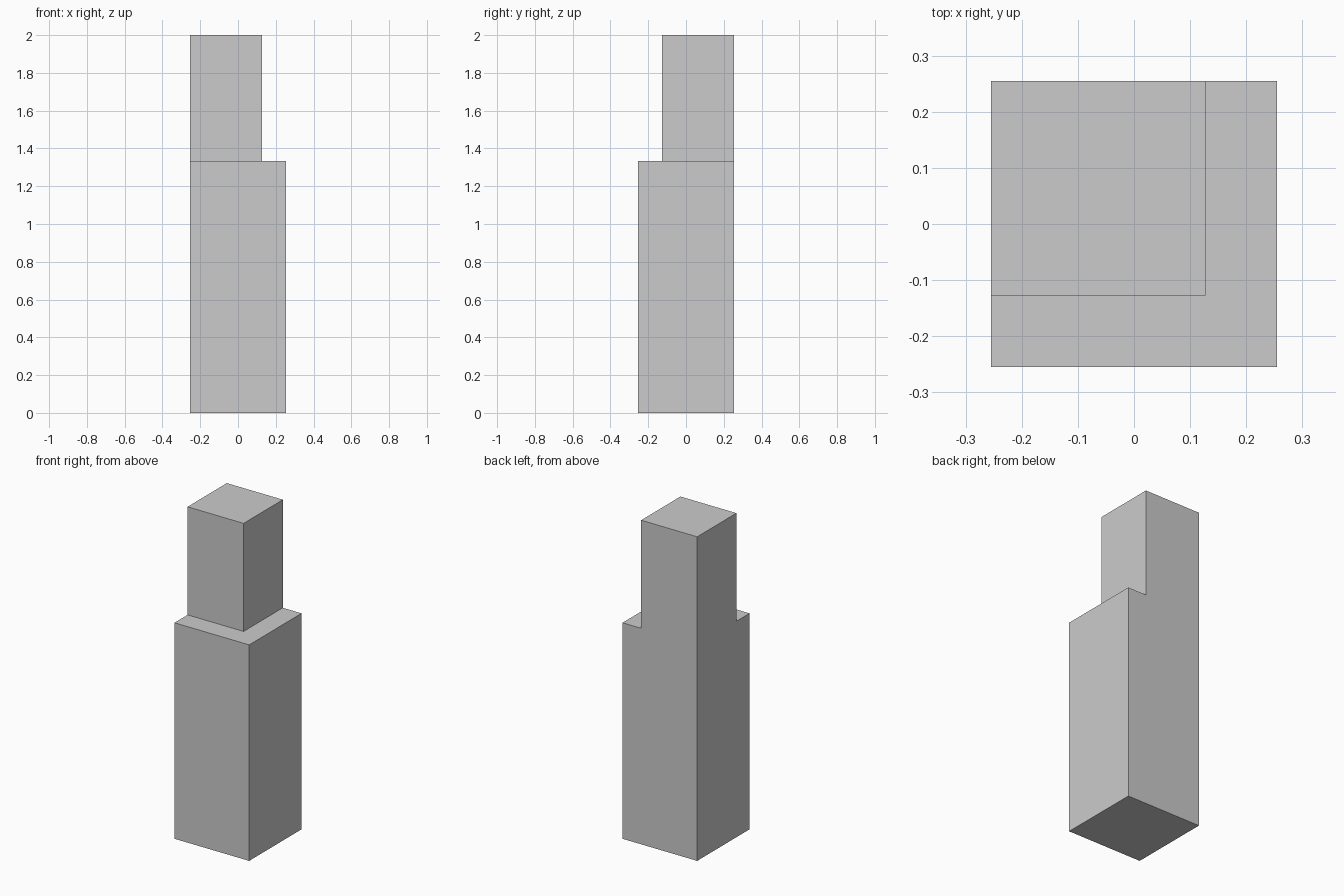
import bpy

if "Cube" in bpy.data.objects:
    bpy.data.objects.remove(bpy.data.objects["Cube"])

HALF = 0.255      # half width of the lower block
STEP_Z = 1.333    # height of the setback
TOP_Z = 2.0
UPPER = HALF * 1.5  # width of the upper block


def box(name, x0, x1, y0, y1, z0, z1):
    bpy.ops.mesh.primitive_cube_add(
        size=1, location=((x0 + x1) / 2, (y0 + y1) / 2, (z0 + z1) / 2))
    ob = bpy.context.object
    ob.name = name
    ob.scale = (x1 - x0, y1 - y0, z1 - z0)
    bpy.ops.object.transform_apply(location=False, rotation=False, scale=True)
    return ob


# Wide lower block
box("lower_block", -HALF, HALF, -HALF, HALF, 0, STEP_Z)

# Narrower upper block, flush with the left and back faces
box("upper_block", -HALF, -HALF + UPPER, HALF - UPPER, HALF, STEP_Z, TOP_Z)
